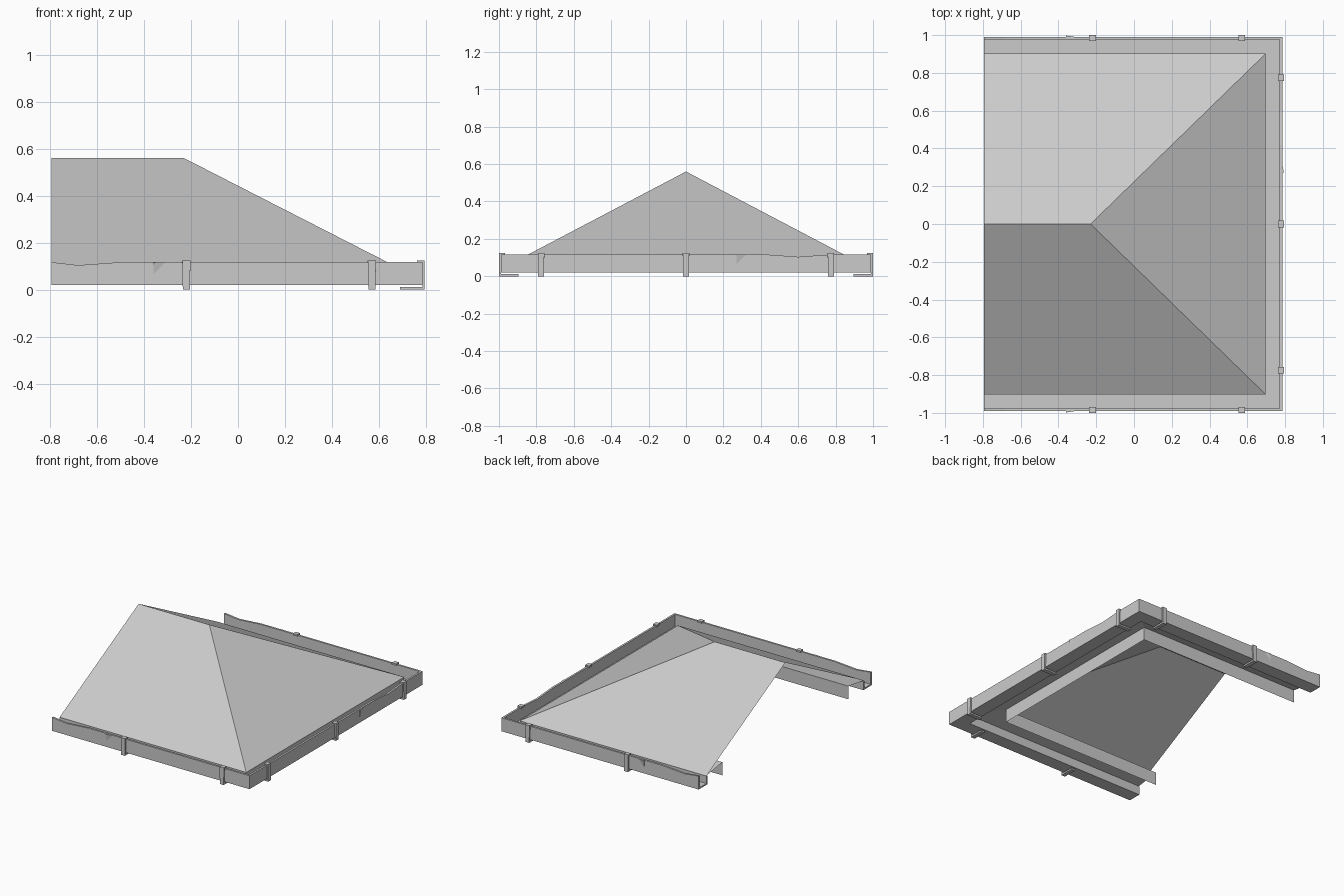
import bpy, bmesh
from mathutils import Vector

if "Cube" in bpy.data.objects:
    bpy.data.objects.remove(bpy.data.objects["Cube"])

X, Y, BACK = 0.785, 0.99, -0.795   # outer gutter faces and open end


def make(name, verts, faces):
    me = bpy.data.meshes.new(name)
    me.from_pydata([tuple(v) for v in verts], [], faces)
    bm = bmesh.new()
    bm.from_mesh(me)
    bmesh.ops.recalc_face_normals(bm, faces=bm.faces)
    bm.to_mesh(me)
    bm.free()
    ob = bpy.data.objects.new(name, me)
    bpy.context.collection.objects.link(ob)
    return ob


def stations(d, worn):
    """Points along the three eaves at inset d, with a sag for the worn lip."""
    a, b = X - d, Y - d
    if not worn:
        return [(BACK, -b, 0), (a, -b, 0), (a, b, 0), (BACK, b, 0)]
    return [(BACK, -b, 0), (-0.68, -b, -0.013), (-0.5, -b, 0), (a, -b, 0),
            (a, 0.42, 0), (a, 0.6, -0.013), (a, 0.78, 0), (a, b, 0),
            (-0.5, b, 0), (-0.68, b, -0.013), (BACK, b, 0)]


def sweep(name, profile, closed=True, worn=False):
    rows = [[(x, y, z + (s if z > 0.1 else 0)) for x, y, s in stations(d, worn)]
            for d, z in profile]
    n, m = len(rows[0]), len(rows)
    verts = [p for r in rows for p in r]
    faces = []
    for i in range(m if closed else m - 1):
        j = (i + 1) % m
        for k in range(n - 1):
            faces.append((i * n + k, i * n + k + 1, j * n + k + 1, j * n + k))
    if closed:
        faces.append([i * n for i in range(m)])
        faces.append([i * n + n - 1 for i in range(m)])
    return make(name, verts, faces)


# hipped roof planes
E = 0.087
make("roof", [(BACK, 0, 0.56), (-0.23, 0, 0.56), (0.695, -0.9, E), (0.695, 0.9, E),
              (BACK, -0.9, E), (BACK, 0.9, E)],
     [(0, 4, 2, 1), (1, 2, 3), (1, 3, 5, 0)])

# soffit under the eaves and the wall strip it meets
sweep("soffit_and_wall", [(0.09, E), (0.27, 0.115), (0.27, 0.02)], closed=False)

# gutter channel
sweep("gutter", [(0, 0.02), (0, 0.117), (0.014, 0.117), (0.014, 0.03), (0.088, 0.03),
                 (0.088, 0.084), (0.098, 0.084), (0.098, 0.02)], worn=True)


def place(side, pos, d, z):
    """Point at inset d on a given eave."""
    if side == "right":
        return Vector((X - d, pos, z))
    return Vector((pos, (Y - d) * (-1 if side == "front" else 1), z))


# gutter brackets hooked over the lip
HOOK = [(0.095, 0), (-0.01, 0), (-0.01, 0.125), (0.022, 0.125), (0.022, 0.112),
        (0.014, 0.112), (0.014, 0.117), (0, 0.117), (0, 0.012), (0.095, 0.012)]


def bracket(side, pos):
    n = len(HOOK)
    verts = [place(side, pos + s * (0.0175 if z > 0.05 else 0.015), d, z)
             for s in (-1, 1) for d, z in HOOK]
    faces = [(i, (i + 1) % n, (i + 1) % n + n, i + n) for i in range(n)]
    faces += [list(range(n)), list(range(n, 2 * n))]
    make(side + "_bracket", verts, faces)


# small torn metal flap bent off the gutter face
def flap(side, pos, step):
    make(side + "_torn_flap",
         [place(side, pos, 0, 0.065), place(side, pos, -0.008, 0.115),
          place(side, pos + step, 0, 0.115), place(side, pos, 0, 0.115)],
         [(0, 1, 2), (0, 3, 1), (1, 3, 2)])


for side in ("front", "back"):
    for px in (-0.22, 0.57):
        bracket(side, px)
    flap(side, -0.36, 0.05)
for py in (-0.775, 0, 0.775):
    bracket("right", py)
flap("right", 0.27, 0.05)
